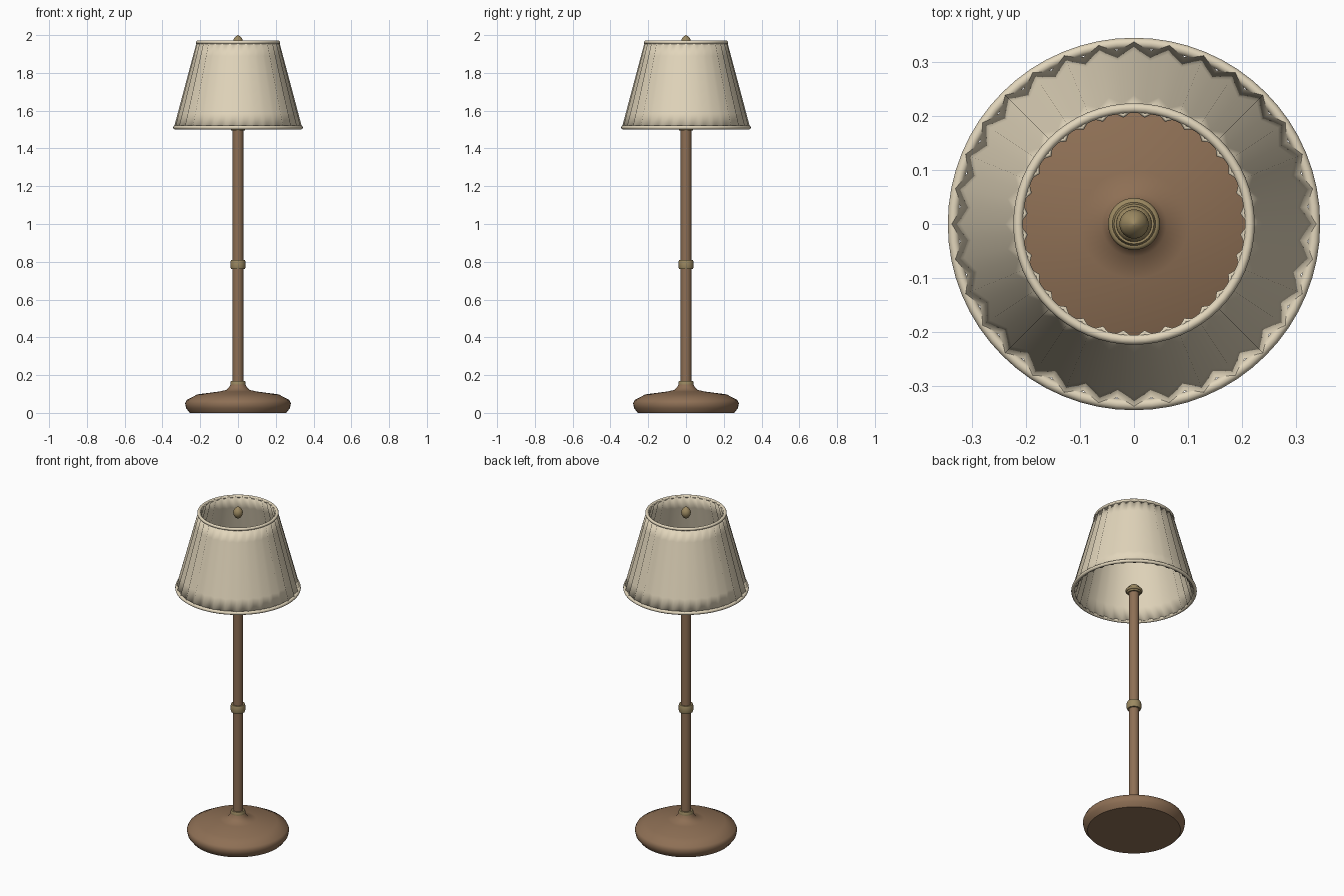
import bpy, math

if "Cube" in bpy.data.objects:
    bpy.data.objects.remove(bpy.data.objects["Cube"])


def material(name, rgb):
    m = bpy.data.materials.new(name)
    m.diffuse_color = (*rgb, 1)
    m.use_nodes = True
    m.node_tree.nodes["Principled BSDF"].inputs["Base Color"].default_value = m.diffuse_color
    return m


WOOD = material("wood", (0.27, 0.16, 0.09))
BRASS = material("brass", (0.33, 0.25, 0.12))
CREAM = material("cream_fabric", (0.76, 0.67, 0.50))


def make(name, verts, faces, mat, angle):
    me = bpy.data.meshes.new(name)
    me.from_pydata(verts, [], faces)
    me.materials.append(mat)
    ob = bpy.data.objects.new(name, me)
    bpy.context.collection.objects.link(ob)
    bpy.ops.object.select_all(action='DESELECT')
    ob.select_set(True)
    bpy.context.view_layer.objects.active = ob
    bpy.ops.object.shade_smooth_by_angle(angle=math.radians(angle))
    return ob


def lathe(name, profile, mat, n=48, closed=False, angle=40):
    """Spin an (r, z) profile round z; open profiles get end caps."""
    verts = [(r * math.cos(2 * math.pi * i / n), r * math.sin(2 * math.pi * i / n), z)
             for r, z in profile for i in range(n)]
    k = len(profile)
    faces = []
    for j in range(k if closed else k - 1):
        a, b = j * n, (j + 1) % k * n
        faces += [(a + i, a + (i + 1) % n, b + (i + 1) % n, b + i) for i in range(n)]
    if not closed:
        faces.append(tuple(reversed(range(n))))
        faces.append(tuple(range((k - 1) * n, k * n)))
    return make(name, verts, faces, mat, angle)


def ring(name, major, minor, z, mat):
    pts = [(major + minor * math.cos(math.tau * t / 10), z + minor * math.sin(math.tau * t / 10))
           for t in range(10)]
    return lathe(name, pts, mat, 64, True, 60)


# Weighted foot and pole
lathe("base", [(0.255, 0.0), (0.275, 0.025), (0.28, 0.05), (0.272, 0.068), (0.215, 0.098),
               (0.10, 0.113), (0.06, 0.122), (0.046, 0.138), (0.04, 0.15)], WOOD, 48)
lathe("pole", [(0.028, 0.13), (0.028, 1.51)], WOOD, 32)


# Brass collars along the pole
def collar(name, z, r, h):
    lathe(name, [(0.028, z - h), (r * 0.92, z - h), (r, z - h * 0.6), (r, z + h * 0.6),
                 (r * 0.92, z + h), (0.028, z + h)], BRASS, 32, angle=50)


collar("lower_collar", 0.15, 0.04, 0.019)
collar("middle_collar", 0.786, 0.04, 0.023)
collar("upper_collar", 1.512, 0.04, 0.016)
ring("upper_collar_ring", 0.04, 0.008, 1.512, BRASS)
lathe("socket_cap", [(0.034, 1.52), (0.032, 1.532), (0.022, 1.543), (0.004, 1.548)], BRASS, 32)

# Finial above the shade
lathe("finial", [(0.006, 1.93), (0.017, 1.938), (0.025, 1.952), (0.027, 1.967),
                 (0.022, 1.982), (0.012, 1.992), (0.002, 2.0)], BRASS, 32, angle=60)

# Pleated shade: alternating ridges and valleys, tapering upward
PLEATS, ROWS = 32, 6
n = PLEATS * 2
verts = []
for j in range(ROWS + 1):
    t = j / ROWS
    for i in range(n):
        s = 1 if i % 2 == 0 else -1
        r = 0.331 - 0.120 * t + s * (0.009 - 0.002 * t)
        a = math.tau * i / n
        verts.append((r * math.cos(a), r * math.sin(a), 1.508 + 0.458 * t))
faces = [(j * n + i, j * n + (i + 1) % n, (j + 1) * n + (i + 1) % n, (j + 1) * n + i)
         for j in range(ROWS) for i in range(n)]
shade = make("pleated_shade", verts, faces, CREAM, 80)
sol = shade.modifiers.new("thickness", 'SOLIDIFY')
sol.thickness = 0.007
sol.offset = -1

# Trim rings on the shade edges
ring("shade_bottom_trim", 0.334, 0.010, 1.511, CREAM)
ring("shade_top_trim", 0.214, 0.009, 1.962, CREAM)
